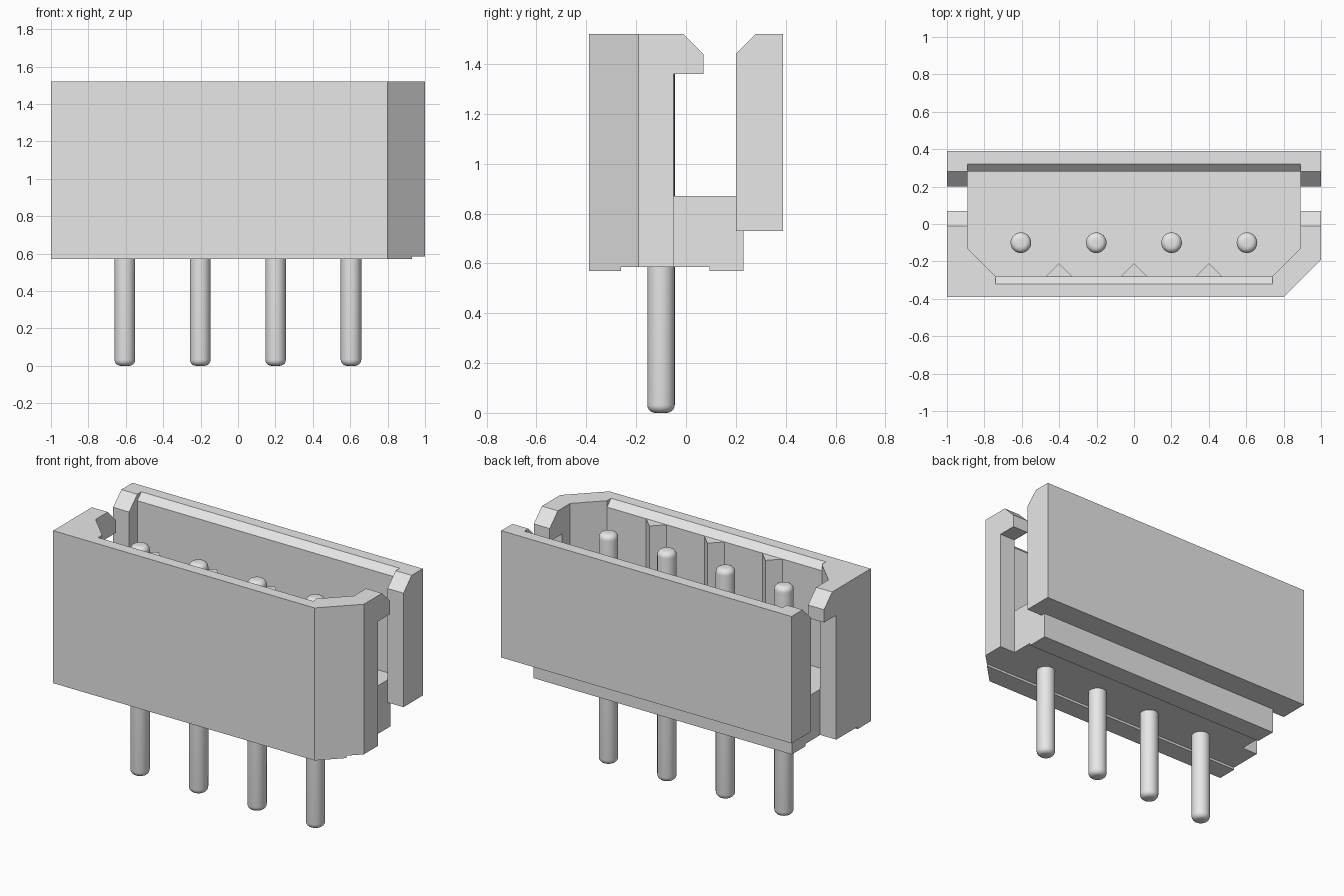
import bpy
import bmesh
import math
from mathutils import Vector

if "Cube" in bpy.data.objects:
    bpy.data.objects.remove(bpy.data.objects["Cube"], do_unlink=True)

# One plain grey for housing and pins
GREY = (0.8, 0.8, 0.8, 1.0)
grey = bpy.data.materials.new("light_grey")
grey.use_nodes = True
grey.diffuse_color = GREY
grey.node_tree.nodes["Principled BSDF"].inputs["Base Color"].default_value = GREY


def make_object(name, bm):
    bmesh.ops.recalc_face_normals(bm, faces=bm.faces)
    mesh = bpy.data.meshes.new(name)
    bm.to_mesh(mesh)
    bm.free()
    mesh.materials.append(grey)
    obj = bpy.data.objects.new(name, mesh)
    bpy.context.collection.objects.link(obj)
    return obj


def prism(name, outline, start, end, axis="z"):
    """Extrude an outline: (x, y) points along z, or (y, z) points along x."""
    bm = bmesh.new()
    if axis == "z":
        points, step = [(a, b, start) for a, b in outline], (0, 0, end - start)
    else:
        points, step = [(start, a, b) for a, b in outline], (end - start, 0, 0)
    face = bm.faces.new([bm.verts.new(p) for p in points])
    result = bmesh.ops.extrude_face_region(bm, geom=[face], use_keep_orig=True)
    verts = [g for g in result["geom"] if isinstance(g, bmesh.types.BMVert)]
    bmesh.ops.translate(bm, vec=Vector(step), verts=verts)
    return make_object(name, bm)


def cut(obj, outline, start, end):
    """Cut a (y, z) profile running along x out of the object."""
    cutter = prism("cutter", outline, start, end, "x")
    cutter.hide_render = True
    mod = obj.modifiers.new("cut", "BOOLEAN")
    mod.operation = "DIFFERENCE"
    mod.solver = "EXACT"
    mod.object = cutter
    bpy.context.view_layer.objects.active = obj
    bpy.ops.object.modifier_apply(modifier=mod.name)
    bpy.data.objects.remove(cutter, do_unlink=True)


BASE, TOP, FLOOR = 0.57, 1.52, 0.87
IN_X = 0.89                      # half width of the cavity
underside_slot = [(-0.26, 0.4), (0.095, 0.4), (0.095, 0.585), (-0.26, 0.585)]

# Front shell: front wall, sloped inner corners, end walls with one cut corner
front_shell = prism("front_shell", [
    (-1, -0.39), (0.8, -0.39), (1, -0.19), (1, 0.12), (IN_X, 0.12),
    (IN_X, -0.13), (0.74, -0.28), (-0.74, -0.28), (-IN_X, -0.13),
    (-IN_X, 0.12), (-1, 0.12)], BASE, TOP)
# Open the end walls below the hooks and slope the hook tops
cut(front_shell, [(-0.05, 0.4), (0.3, 0.4), (0.3, 1.6), (-0.09, 1.6),
                  (0.07, 1.44), (0.07, 1.36), (-0.05, 1.36)], -1.2, 1.2)
cut(front_shell, underside_slot, -1.2, 1.2)
# Sloped lip inside the top of the front wall
cut(front_shell, [(-0.36, 1.56), (-0.28, 1.48), (-0.24, 1.48), (-0.24, 1.56)],
    -0.74, 0.74)

# Floor block carrying the pins
floor_block = prism("floor_block", [
    (-0.74, -0.28), (0.74, -0.28), (IN_X, -0.13), (IN_X, 0.23),
    (-IN_X, 0.23), (-IN_X, -0.13)], BASE, FLOOR)
cut(floor_block, underside_slot, -1.2, 1.2)

# Rear wall with thicker end posts and a sloped inner lip
rear_wall = prism("rear_wall", [
    (0.2, 0.73), (0.39, 0.73), (0.39, TOP), (0.28, TOP), (0.2, 1.44)],
    -1, 1, "x")
cut(rear_wall, [(0.1, FLOOR), (0.28, FLOOR), (0.28, 1.48), (0.36, 1.56),
                (0.1, 1.56)], -IN_X, IN_X)

# Triangular ribs on the inside of the front wall
for i, x in enumerate((-0.4, 0.0, 0.4)):
    prism(f"rib_{i + 1}", [(x - 0.07, -0.28), (x + 0.07, -0.28), (x, -0.21)],
          FLOOR, 1.48)

# Round pins with softened ends
PIN_TOP = 1.43
for i in range(4):
    bm = bmesh.new()
    bmesh.ops.create_cone(bm, cap_ends=True, segments=32, radius1=0.055,
                          radius2=0.055, depth=PIN_TOP)
    rims = [e for e in bm.edges
            if abs(e.verts[0].co.z - e.verts[1].co.z) < 1e-4]
    bmesh.ops.bevel(bm, geom=rims, offset=0.032, offset_type="OFFSET",
                    segments=5, profile=0.5, affect="EDGES")
    bmesh.ops.translate(bm, vec=(-0.605 + 0.403 * i, -0.1, PIN_TOP / 2),
                        verts=bm.verts)
    pin = make_object(f"pin_{i + 1}", bm)
    bpy.ops.object.select_all(action="DESELECT")
    pin.select_set(True)
    bpy.context.view_layer.objects.active = pin
    bpy.ops.object.shade_smooth_by_angle(angle=math.radians(35))
